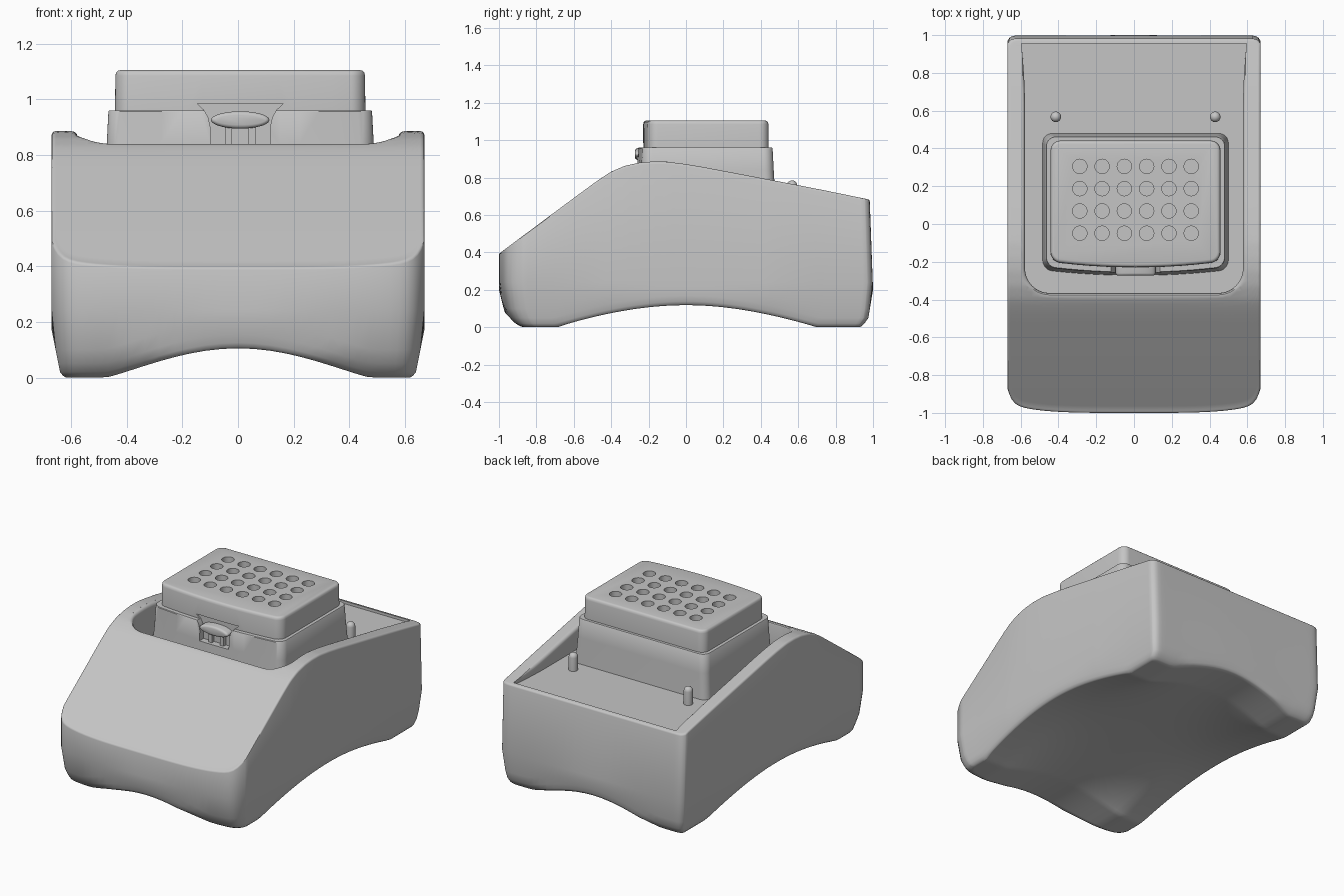
import bpy, bmesh, math

cube = bpy.data.objects.get("Cube")
if cube:
    bpy.data.objects.remove(cube, do_unlink=True)

grey = bpy.data.materials.new("matte grey")
grey.use_nodes = True
COLOUR = (0.56, 0.56, 0.56, 1)
grey.diffuse_color = COLOUR
grey.node_tree.nodes["Principled BSDF"].inputs["Base Color"].default_value = COLOUR
CX = 0.008  # centre line of the unit on top


def finish(bm, name):
    bmesh.ops.recalc_face_normals(bm, faces=bm.faces[:])
    me = bpy.data.meshes.new(name)
    bm.to_mesh(me)
    bm.free()
    ob = bpy.data.objects.new(name, me)
    bpy.context.collection.objects.link(ob)
    me.materials.append(grey)
    return ob


def activate(ob):
    bpy.ops.object.select_all(action='DESELECT')
    ob.select_set(True)
    bpy.context.view_layer.objects.active = ob


def smooth(ob, angle=35):
    activate(ob)
    bpy.ops.object.shade_smooth_by_angle(angle=math.radians(angle))


def cut(cutter, *targets):
    for ob in targets:
        activate(ob)
        mod = ob.modifiers.new("cut", 'BOOLEAN')
        mod.operation = 'DIFFERENCE'
        mod.solver = 'EXACT'
        mod.object = cutter
        bpy.ops.object.modifier_apply(modifier=mod.name)
    bpy.data.objects.remove(cutter, do_unlink=True)


def loft(bm, loops):
    """Closed solid through loops of 3D points."""
    rings = [[bm.verts.new(p) for p in loop] for loop in loops]
    n = len(rings[0])
    for a, b in zip(rings, rings[1:]):
        for k in range(n):
            bm.faces.new((a[k], a[(k + 1) % n], b[(k + 1) % n], b[k]))
    bm.faces.new(rings[0][::-1])
    bm.faces.new(rings[-1])


def interp(pts, v):
    if v <= pts[0][0]:
        return pts[0][1]
    for (a, p), (b, q) in zip(pts, pts[1:]):
        if v <= b:
            return p + (q - p) * (v - a) / (b - a)
    return pts[-1][1]


# --- Body: a curved top and an arched underside joined by a rounded side wall
W = 0.67
TOP = [(-1, .4), (-.5, .765), (-.45, .80), (-.4, .832), (-.33, .862), (-.25, .88),
       (-.18, .886), (-.1, .885), (0, .872), (.1, .855), (.97, .69), (1, .685)]
SIDE_IN = [(0, .04), (.02, .03), (.17, 0)]
FRONT_IN = [(0, .11), (.02, .08), (.08, .03), (.2, 0)]
BACK_IN = [(0, .06), (.05, .025), (.2, 0), (.69, .018)]
NX, NY = 36, 80


def plan(i, j):
    u = math.sin(math.pi / 2 * (2 * i / NX - 1))
    yf = -1 + 0.13 * (0.35 * abs(u) ** 4 + 0.65 * abs(u) ** 28)
    yb = 1 - 0.03 * abs(u) ** 50
    return u, yf + (yb - yf) * j / NY


def underside(u, y):
    ax = max(0, math.cos(math.pi / 2 * min(1, abs(u * W) / .49))) ** 1.2
    ay = max(0, math.cos(math.pi / 2 * min(1, abs(y) / .72)))
    return 0.105 * ax + 0.118 * ay - 0.1 * ax * ay


def place(u, y, z, edge):
    x = u * W - math.copysign((interp(SIDE_IN, z) + edge) * u ** 4, u)
    if y < 0:
        y += (interp(FRONT_IN, z) + edge) * y ** 4
    else:
        y -= (interp(BACK_IN, z) + edge) * y ** 4
    return x, y, z


bm = bmesh.new()
top, low = {}, {}
for i in range(NX + 1):
    for j in range(NY + 1):
        u, y = plan(i, j)
        top[i, j] = bm.verts.new(place(u, y, interp(TOP, y), .013))
        low[i, j] = bm.verts.new(place(u, y, underside(u, y), .012))
for grid in (top, low):
    for i in range(NX):
        for j in range(NY):
            bm.faces.new((grid[i, j], grid[i + 1, j], grid[i + 1, j + 1], grid[i, j + 1]))
rim = ([(i, 0) for i in range(NX)] + [(NX, j) for j in range(NY)] +
       [(i, NY) for i in range(NX, 0, -1)] + [(0, j) for j in range(NY, 0, -1)])
columns = []
for key in rim:
    u, y = plan(*key)
    b, t = underside(u, y), interp(TOP, y)
    steps = [(b + .006, .004), (b + .02, 0), (b + .05, 0), (b + .1, 0), (.24, 0),
             (t - .013, 0), (t - .0065, .002), (t - .002, .0065)]
    columns.append([low[key]] + [bm.verts.new(place(u, y, z, e)) for z, e in steps] + [top[key]])
for k, a in enumerate(columns):
    b = columns[(k + 1) % len(columns)]
    for m in range(len(a) - 1):
        bm.faces.new((a[m], b[m], b[m + 1], a[m + 1]))
body = finish(bm, "body")

# Tray pocket: flat floor, round front corners and a rounded rim that follows the top
FLOOR, R, HX, YF, YB = 0.67, 0.13, 0.577, -0.365, 0.956
half = []  # x, y and outward direction
for k in range(11):
    a = math.pi / 2 * k / 10
    half.append((HX - R + R * math.sin(a), YF + R - R * math.cos(a), math.sin(a), -math.cos(a)))
for k in range(1, 31):
    y = YF + R + (YB - YF - R) * k / 30
    half.append((HX + .02 * max(0, (y - .6) / .36) ** 2, y, 1, 0))
shape = half + [(-x, y, -nx, ny) for x, y, nx, ny in reversed(half)]
loops = [[(x, y, FLOOR) for x, y, nx, ny in shape]]
for off, drop in ((0, .02), (.003, .010), (.010, .003), (.02, 0), (.02, -.4)):
    loop = []
    for x, y, nx, ny in shape:
        fade = min(1, max(0.1, (YB - y) / .2))  # rim rounding dies out at the back
        px, py = x + nx * off * fade, y + ny * off * fade
        loop.append((px, py, interp(TOP, py) - drop * (fade if drop > 0 else 1)))
    loops.append(loop)
bm = bmesh.new()
loft(bm, loops)
cut(finish(bm, "pocket_cutter"), body)
smooth(body)


# --- Unit on top: two stacked rounded blocks with a bowed front
def outline(hx, yb, yf, r, z, bow=0.03):
    pts = []
    for cx, cy, a0 in ((hx - r, yf + r, -90), (hx - r, yb - r, 0),
                       (-hx + r, yb - r, 90), (-hx + r, yf + r, 180)):
        for k in range(9):
            a = math.radians(a0 + 90 * k / 8)
            pts.append((cx + r * math.cos(a), cy + r * math.sin(a)))
    pts += [((hx - r) * (k / 6 - 1), yf) for k in range(1, 12)]
    return [(x + CX, y - (bow * (1 - (x / hx) ** 2) if y < 0 else 0), z) for x, y in pts]


def block(name, levels):
    bm = bmesh.new()
    loft(bm, [outline(*lv) for lv in levels])
    return finish(bm, name)


lower = block("lower_housing", [
    (.492, .480, -.243, .05, FLOOR - .01), (.480, .469, -.233, .05, .84),
    (.474, .463, -.228, .05, .956), (.471, .460, -.225, .047, .96)])
upper = block("upper_block", [
    (.450, .442, -.200, .05, .95), (.449, .441, -.199, .05, 1.085),
    (.446, .438, -.196, .047, 1.097), (.440, .432, -.190, .041, 1.103),
    (.432, .424, -.182, .033, 1.105)])

# Round wells in the top
bm = bmesh.new()
for col in range(6):
    for row in range(4):
        cx, cy = CX + (col - 2.5) * .118, .305 - row * .118
        ring = [(cx + .038 * math.cos(k * math.pi / 12), cy + .038 * math.sin(k * math.pi / 12))
                for k in range(24)]
        loft(bm, [[(x, y, z) for x, y in ring] for z in (1.055, 1.15)])
cut(finish(bm, "well_cutter"), upper)

# Flared latch recess in the front of both blocks
half = [(.107, .832), (.107, .90), (.115, .935), (.13, .962), (.155, .985)]
shape = half + [(-x, z) for x, z in reversed(half)]
bm = bmesh.new()
loft(bm, [[(x + CX, y, z) for x, z in shape] for y in (-.4, -.218)])
cut(finish(bm, "recess_cutter"), lower, upper)
smooth(lower)
smooth(upper)

# Oval latch tab and its two ribs
bm = bmesh.new()
loft(bm, [[(CX + (.105 - d) * math.cos(k * math.pi / 20), y, .926 + (.031 - d) * math.sin(k * math.pi / 20))
           for k in range(40)]
          for y, d in ((-.20, 0), (-.260, 0), (-.266, .002), (-.271, .007), (-.273, .014))])
smooth(finish(bm, "latch_tab"))
for side, s in (("right", -1), ("left", 1)):
    bm = bmesh.new()
    bmesh.ops.create_cube(bm, size=1)
    for v in bm.verts:
        v.co = (CX + s * .043 + v.co.x * .025, -.225 + v.co.y * .035, .868 + v.co.z * .08)
    finish(bm, "latch_rib_" + side)

# --- Dome-topped pegs behind the unit
for side, s in (("right", -1), ("left", 1)):
    prof = [(.028, FLOOR - .01), (.028, .757)]
    prof += [(.028 * math.cos(a), .757 + .028 * math.sin(a)) for a in (.3, .6, .9, 1.2, 1.45)]
    bm = bmesh.new()
    loft(bm, [[(CX + s * .422 + r * math.cos(k * math.pi / 12), .567 + r * math.sin(k * math.pi / 12), z)
               for k in range(24)] for r, z in prof])
    smooth(finish(bm, "peg_" + side))
